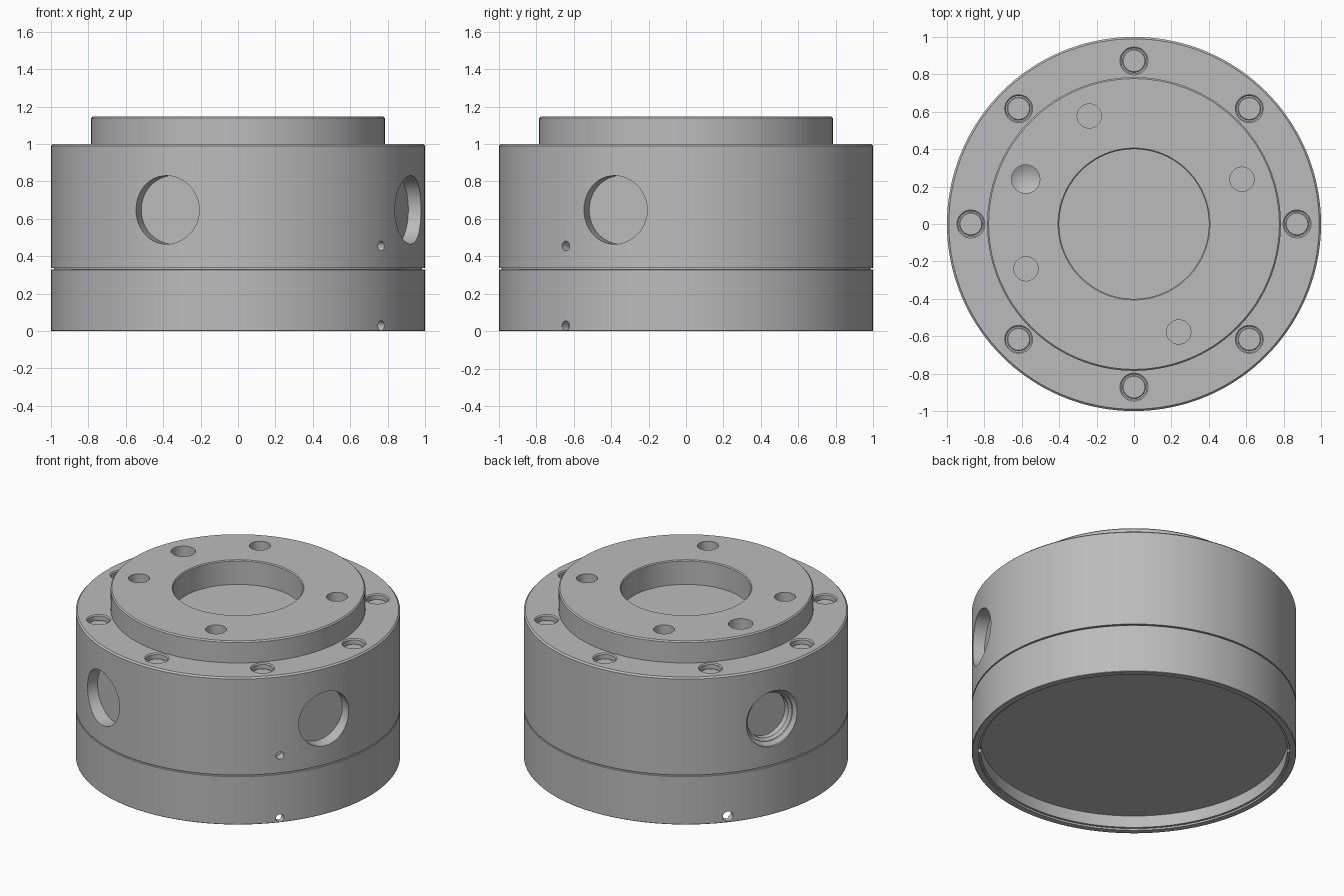
import bpy, bmesh
from math import radians, pi
from mathutils import Matrix, Vector

default = bpy.data.objects.get("Cube")
if default:
    bpy.data.objects.remove(default)

grey = bpy.data.materials.new("machined_grey")
grey.use_nodes = True
COLOUR = (0.5, 0.5, 0.5, 1)
grey.diffuse_color = COLOUR
grey.node_tree.nodes["Principled BSDF"].inputs["Base Color"].default_value = COLOUR


def lathe(bm, profile, matrix=Matrix(), steps=32):
    """Revolve an (r, z) profile that starts and ends on the axis."""
    part = bmesh.new()
    verts = [part.verts.new((r, 0, z)) for r, z in profile]
    edges = [part.edges.new(pair) for pair in zip(verts, verts[1:])]
    bmesh.ops.spin(part, geom=verts + edges, cent=(0, 0, 0), axis=(0, 0, 1),
                   angle=2 * pi, steps=steps)
    bmesh.ops.remove_doubles(part, verts=part.verts, dist=1e-5)
    bmesh.ops.recalc_face_normals(part, faces=part.faces)
    part.transform(matrix)
    mesh = bpy.data.meshes.new("temporary")
    part.to_mesh(mesh)
    part.free()
    bm.from_mesh(mesh)
    bpy.data.meshes.remove(mesh)


def make_object(name, bm):
    mesh = bpy.data.meshes.new(name)
    bm.to_mesh(mesh)
    bm.free()
    mesh.materials.append(grey)
    obj = bpy.data.objects.new(name, mesh)
    bpy.context.collection.objects.link(obj)
    return obj


def cut(obj, cutter_bm):
    """Subtract the cutters and bake the result."""
    cutter = make_object("cutter", cutter_bm)
    cutter.hide_render = True
    mod = obj.modifiers.new("holes", 'BOOLEAN')
    mod.operation, mod.solver, mod.object = 'DIFFERENCE', 'EXACT', cutter
    graph = bpy.context.evaluated_depsgraph_get()
    mesh = bpy.data.meshes.new_from_object(obj.evaluated_get(graph))
    obj.modifiers.clear()
    obj.data = mesh
    bpy.data.objects.remove(cutter)


def smooth(obj):
    bpy.ops.object.select_all(action='DESELECT')
    obj.select_set(True)
    bpy.context.view_layer.objects.active = obj
    bpy.ops.object.shade_smooth_by_angle(angle=radians(25))


def radial(angle, z):
    """Local z points outward from the axis at this heading."""
    return (Matrix.Rotation(radians(angle), 4, 'Z') @ Matrix.Translation((0, 0, z))
            @ Matrix.Rotation(pi / 2, 4, 'Y'))


def upright(angle, r, z):
    return Matrix.Rotation(radians(angle), 4, 'Z') @ Matrix.Translation((r, 0, z))


def drill(r, bottom, top):
    return [(0, bottom), (r, bottom), (r, top), (0, top)]


TOP, DECK, SEAM = 1.147, 1.0, 0.33

# Main body with raised flange, shallow centre bore and a seam groove
bm = bmesh.new()
lathe(bm, [(0, SEAM), (0.985, SEAM), (0.985, SEAM + 0.007), (1, SEAM + 0.007),
           (1, DECK - 0.01), (0.99, DECK), (0.785, DECK), (0.785, TOP - 0.008),
           (0.777, TOP), (0.406, TOP), (0.4, TOP - 0.006),
           (0.4, TOP - 0.165), (0, TOP - 0.165)], steps=144)
body = make_object("main_body", bm)

holes = bmesh.new()
# Two plain side ports
for angle in (-112.5, -22.5):
    lathe(holes, drill(0.183, 0.91, 1.1), radial(angle, 0.648), 48)
# Stepped rear port
lathe(holes, [(0, 0.9), (0.15, 0.9), (0.15, 0.94), (0.165, 0.955), (0.165, 0.965),
              (0.188, 0.985), (0.188, 1.1), (0, 1.1)], radial(157.5, 0.648), 48)
# Small vent
lathe(holes, drill(0.026, 0.94, 1.1), radial(-40, 0.455), 20)
# Flange holes, one of them larger with a pointed bottom
for angle in (22.5, 112.5, -157.5, -67.5):
    lathe(holes, drill(0.065, TOP - 0.2, TOP + 0.1), upright(angle, 0.625, 0))
lathe(holes, [(0, TOP - 0.24), (0.076, TOP - 0.195), (0.076, TOP + 0.1),
              (0, TOP + 0.1)], upright(157.5, 0.627, 0))
# Counterbores for the deck screws
for i in range(8):
    lathe(holes, [(0, DECK - 0.04), (0.068, DECK - 0.04), (0.068, DECK - 0.007),
                  (0.075, DECK), (0.075, DECK + 0.05), (0, DECK + 0.05)],
          upright(45 * i, 0.872, 0))
cut(body, holes)
smooth(body)

# Base ring, hollow underneath
bm = bmesh.new()
lathe(bm, [(0, 0.093), (0.945, 0.093), (0.945, 0.012), (0.96, 0.012), (0.96, 0),
           (0.997, 0), (1, 0.003), (1, SEAM - 0.003), (0.997, SEAM), (0, SEAM)], steps=144)
base = make_object("base_ring", bm)
holes = bmesh.new()
lathe(holes, drill(0.026, 0.9, 1.1), radial(-40, 0.029), 20)
lathe(holes, drill(0.033, 0.9, 1.1), radial(140, 0.041), 24)
cut(base, holes)
smooth(base)

# Recessed screw heads
for i in range(8):
    bm = bmesh.new()
    lathe(bm, [(0, DECK - 0.045), (0.062, DECK - 0.045), (0.062, DECK - 0.036),
               (0.058, DECK - 0.032), (0, DECK - 0.032)], upright(45 * i, 0.872, 0), 24)
    smooth(make_object(f"deck_screw_{i + 1}", bm))
